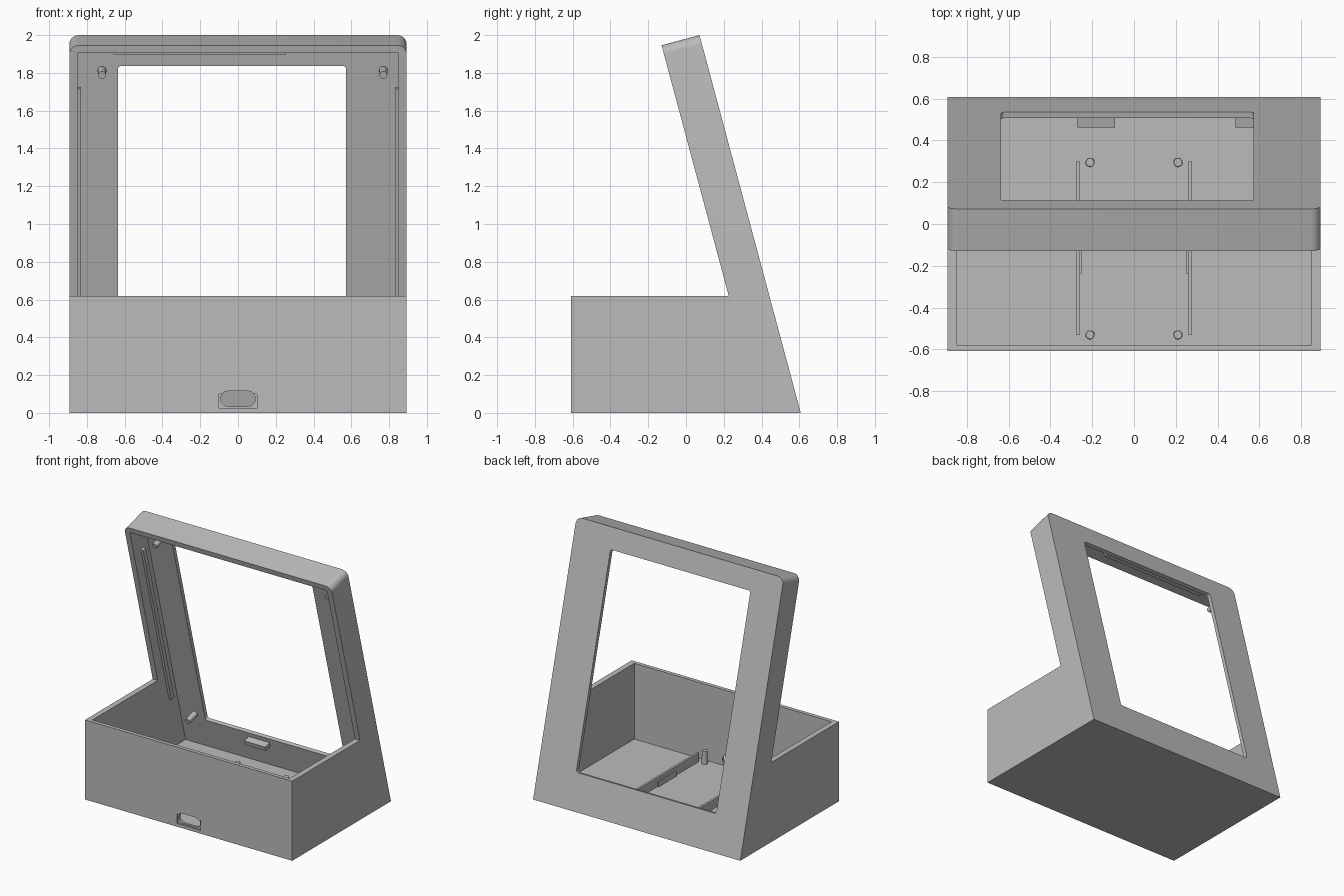
import bpy, bmesh, math
from mathutils import Vector

if "Cube" in bpy.data.objects:
    bpy.data.objects.remove(bpy.data.objects["Cube"])

S, C = math.sin(math.radians(15)), math.cos(math.radians(15))
W = 0.893            # half width
IN = 0.85            # half width of the cavity
BACK = 0.6075        # foot of the leaning panel
T = 0.03             # panel, floor and front wall thickness
TOP = 2.0 / C        # panel length along the slope
NORMAL = Vector((0, -C, -S))   # from the back of the panel towards the front

grey = bpy.data.materials.new("light grey plastic")
grey.diffuse_color = (0.5, 0.5, 0.5, 1)
grey.use_nodes = True
grey.node_tree.nodes["Principled BSDF"].inputs["Base Color"].default_value = grey.diffuse_color


def on_panel(v, d):
    """(y, z) at distance v up the slope and depth d in from the back."""
    return (BACK - v * S - d * C, v * C - d * S)


def finish(name, bm):
    bmesh.ops.recalc_face_normals(bm, faces=bm.faces)
    me = bpy.data.meshes.new(name)
    bm.to_mesh(me)
    bm.free()
    ob = bpy.data.objects.new(name, me)
    bpy.context.collection.objects.link(ob)
    me.materials.append(grey)
    return ob


def prism(name, pts, x0, x1, axis=None, radius=0, min_z=-1, seg=6):
    """Extrude a (y, z) profile along x; round edges parallel to axis."""
    bm = bmesh.new()
    face = bm.faces.new([bm.verts.new((x0, y, z)) for y, z in pts])
    ext = bmesh.ops.extrude_face_region(bm, geom=[face])
    moved = [g for g in ext["geom"] if isinstance(g, bmesh.types.BMVert)]
    bmesh.ops.translate(bm, verts=moved, vec=(x1 - x0, 0, 0))
    if axis is not None:
        edges = [e for e in bm.edges
                 if abs((e.verts[0].co - e.verts[1].co).normalized().dot(axis)) > 0.999
                 and min(v.co.z for v in e.verts) > min_z]
        bmesh.ops.bevel(bm, geom=edges, offset=radius, segments=seg,
                        profile=0.5, affect='EDGES')
    return finish(name, bm)


def panel_box(name, x0, x1, v0, v1, d0, d1, radius=0):
    pts = [on_panel(v0, d0), on_panel(v1, d0), on_panel(v1, d1), on_panel(v0, d1)]
    return prism(name, pts, x0, x1, NORMAL if radius else None, radius)


def box(name, x0, x1, y0, y1, z0, z1, radius=0):
    pts = [(y0, z0), (y1, z0), (y1, z1), (y0, z1)]
    return prism(name, pts, x0, x1, Vector((0, 1, 0)) if radius else None, radius)


def peg(name, start, direction, length, r):
    bm = bmesh.new()
    bmesh.ops.create_cone(bm, cap_ends=True, segments=20, radius1=r,
                          radius2=r * 0.9, depth=length)
    rot = Vector((0, 0, 1)).rotation_difference(direction).to_matrix()
    bmesh.ops.rotate(bm, verts=bm.verts, matrix=rot)
    bmesh.ops.translate(bm, verts=bm.verts, vec=Vector(start) + direction * length / 2)
    ob = finish(name, bm)
    smooth(ob)


def cut(target, cutter):
    mod = target.modifiers.new("cut", 'BOOLEAN')
    mod.operation, mod.solver, mod.object = 'DIFFERENCE', 'EXACT', cutter
    cutter.hide_render = True
    bpy.context.view_layer.objects.active = target
    bpy.ops.object.modifier_apply(modifier=mod.name)
    bpy.data.objects.remove(cutter)


def smooth(ob):
    bpy.ops.object.select_all(action='DESELECT')
    ob.select_set(True)
    bpy.context.view_layer.objects.active = ob
    bpy.ops.object.shade_smooth_by_angle(angle=math.radians(30))


# Case: box base with a leaning frame, rounded at the top corners
front_d = 0.208
bend_v = (0.62 + front_d * S) / C
case = prism("case", [(-BACK, 0), (BACK, 0), on_panel(TOP, 0), on_panel(TOP, front_d),
                      on_panel(bend_v, front_d), (-BACK, 0.62)],
             -W, W, NORMAL, 0.05, min_z=1.5)

# Hollow interior, open at the top of the base and the front of the frame
roof = on_panel(TOP - 0.043, 0.45)
cavity = prism("cavity_cutter",
               [(-BACK + T, T), on_panel((T + T * S) / C, T), on_panel(TOP - 0.043, T),
                roof, (-BACK + T, roof[1])], -IN, IN)
cut(case, cavity)

# Window in the leaning panel
cut(case, panel_box("window_cutter", -0.635, 0.572, 0.28, 1.91, -0.1, 0.1, 0.018))

# Cable port with a shallow inner recess in the front wall
cut(case, box("port_cutter", -0.09, 0.09, -0.7, -0.55, 0.035, 0.115, 0.036))
cut(case, box("port_recess_cutter", -0.1, 0.1, -BACK - 0.05, -BACK + 0.012, 0.025, 0.1))
smooth(case)

# Ribs and pins on the floor, and retaining ridges on the frame sides
for side, label in ((-1, "left"), (1, "right")):
    def span(a, b):
        return sorted((side * a, side * b))
    box(label + "_floor_rib", *span(0.26, 0.277), -0.53, 0.30, T - 0.005, 0.10)
    box(label + "_rib_backing", *span(0.25, 0.262), -0.24, -0.02, T - 0.005, 0.07)
    for y, where in ((-0.53, "front"), (0.295, "rear")):
        peg(f"{label}_{where}_floor_pin", (side * 0.21, y, T - 0.005),
            Vector((0, 0, 1)), 0.105, 0.022)
    panel_box(label + "_side_ridge", *span(0.83, IN + 0.005), 0.47, 1.81, 0.09, 0.125)

# Mounting pegs around the window
for x, label in ((-0.72, "left"), (0.77, "right")):
    for v, where in ((0.31, "lower"), (1.885, "upper")):
        y, z = on_panel(v, T - 0.005)
        peg(f"{label}_{where}_peg", (x, y, z), NORMAL, 0.10, 0.023)

# Top ridge and the small ledges under the window
panel_box("top_ridge", -0.66, 0.255, TOP - 0.073, TOP - 0.038, 0.09, 0.125)
for x0, x1, label in ((-0.27, -0.09, "left"), (0.485, 0.665, "right")):
    panel_box(label + "_ledge", x0, x1, 0.21, 0.245, T - 0.005, 0.085)
